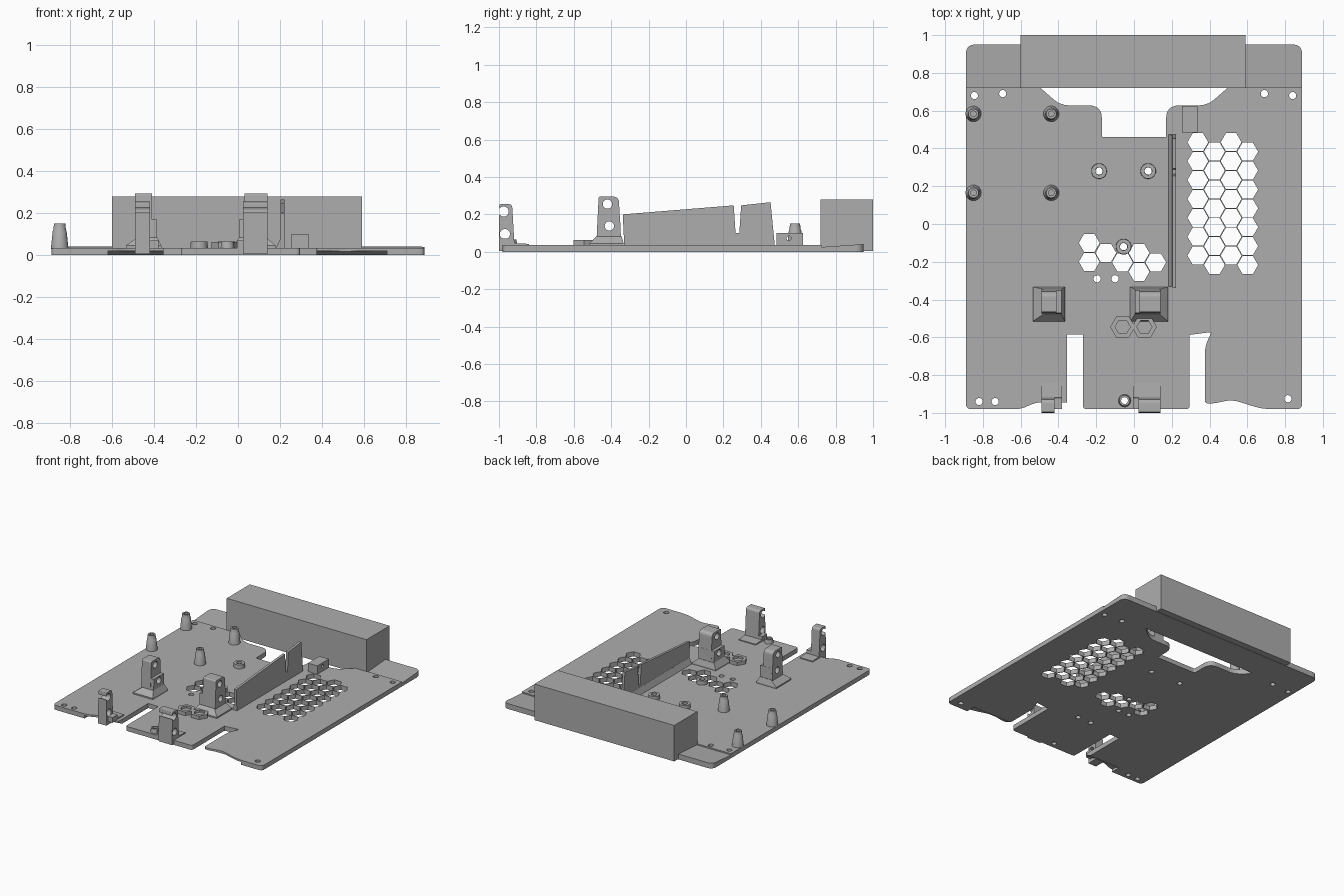
import bpy, bmesh, math
from mathutils import Vector

if "Cube" in bpy.data.objects:
    bpy.data.objects.remove(bpy.data.objects["Cube"])

grey = bpy.data.materials.new("plain_grey")
grey.diffuse_color = (0.42, 0.42, 0.42, 1)
grey.use_nodes = True
grey.node_tree.nodes["Principled BSDF"].inputs["Base Color"].default_value = grey.diffuse_color


def finish(name, bm):
    bmesh.ops.recalc_face_normals(bm, faces=bm.faces[:])
    me = bpy.data.meshes.new(name)
    bm.to_mesh(me)
    bm.free()
    me.materials.append(grey)
    ob = bpy.data.objects.new(name, me)
    bpy.context.collection.objects.link(ob)
    return ob


def add_prism(bm, pts, axis, a, b):
    """Extrude a 2D outline from a to b along z (x,y points) or x (y,z points)."""
    def place(p, h):
        return (p[0], p[1], h) if axis == 'z' else (h, p[0], p[1])
    lo = [bm.verts.new(place(p, a)) for p in pts]
    hi = [bm.verts.new(place(p, b)) for p in pts]
    bm.faces.new(lo)
    bm.faces.new(hi)
    for i in range(len(pts)):
        j = (i + 1) % len(pts)
        bm.faces.new((lo[i], lo[j], hi[j], hi[i]))


def prism(name, pts, axis, a, b):
    bm = bmesh.new()
    add_prism(bm, pts, axis, a, b)
    return finish(name, bm)


def box(name, x0, x1, y0, y1, z0, z1):
    return prism(name, [(x0, y0), (x1, y0), (x1, y1), (x0, y1)], 'z', z0, z1)


def ngon(cx, cy, r, n):
    return [(cx + r * math.cos(2 * math.pi * i / n), cy + r * math.sin(2 * math.pi * i / n))
            for i in range(n)]


def rounded(pts, steps=6):
    """Round the corners of (x, y, radius) points with tangent curves."""
    out = []
    for i, (x, y, r) in enumerate(pts):
        p = Vector((x, y))
        if r == 0:
            out.append((x, y))
            continue
        u = (Vector(pts[i - 1][:2]) - p).normalized() * r
        v = (Vector(pts[(i + 1) % len(pts)][:2]) - p).normalized() * r
        for k in range(steps + 1):
            t = k / steps
            q = p + u * (1 - t) ** 2 + v * t ** 2
            out.append((q.x, q.y))
    return out


def cut(ob, cutter):
    m = ob.modifiers.new("cut", 'BOOLEAN')
    m.operation, m.solver, m.object = 'DIFFERENCE', 'EXACT', cutter
    dg = bpy.context.evaluated_depsgraph_get()
    me = bpy.data.meshes.new_from_object(ob.evaluated_get(dg))
    ob.modifiers.clear()
    ob.data = me
    bpy.data.objects.remove(cutter)


def lathe(name, cx, cy, profile, n=24):
    """Spin a closed (radius, z) profile around a vertical axis."""
    bm = bmesh.new()
    rings = [[bm.verts.new((*p, z)) for p in ngon(cx, cy, r, n)] for r, z in profile]
    for k in range(len(rings)):
        a, b = rings[k], rings[(k + 1) % len(rings)]
        for i in range(n):
            j = (i + 1) % n
            bm.faces.new((a[i], a[j], b[j], b[i]))
    ob = finish(name, bm)
    bpy.ops.object.select_all(action='DESELECT')
    ob.select_set(True)
    bpy.context.view_layer.objects.active = ob
    bpy.ops.object.shade_smooth_by_angle(angle=math.radians(30))


T = 0.035  # plate thickness

# Base plate with front slots, wavy front edge and rear opening
outline = [
    (-0.89, -0.98, .03), (-0.6, -0.98, .03), (-0.52, -0.945, .03), (-0.355, -0.945, 0),
    (-0.355, -0.585, 0), (-0.27, -0.585, 0), (-0.27, -0.98, .02), (0.295, -0.98, .02),
    (0.295, -0.587, 0), (0.41, -0.572, .01), (0.375, -0.65, .04), (0.375, -0.95, .02),
    (0.42, -0.95, .02), (0.52, -0.93, .04), (0.68, -0.98, .05), (0.89, -0.98, .03),
    (0.89, 0.725, 0), (0.5, 0.725, 0), (0.39, 0.628, .05), (0.17, 0.628, .07),
    (0.17, 0.46, 0), (-0.17, 0.46, .01), (-0.17, 0.628, .07), (-0.39, 0.628, .05),
    (-0.5, 0.725, 0), (-0.89, 0.725, 0)]
plate = prism("base_plate", rounded(outline), 'z', 0, T)

# Honeycomb vents and screw holes
bm = bmesh.new()
for col in range(4):
    for row in range(7):
        add_prism(bm, ngon(0.338 + 0.088 * col, 0.433 - 0.1 * row - 0.05 * (col % 2), 0.055, 6),
                  'z', -0.1, 0.1)
for c, y in ((0, -.1), (0, -.2), (1, -.153), (2, -.203), (3, -.153), (3, -.253), (4, -.203)):
    add_prism(bm, ngon(-0.237 + 0.088 * c, y, 0.055, 6), 'z', -0.1, 0.1)
for x, y in ((-.845, .68), (-.695, .69), (.69, .69), (.84, .68), (-.82, -.94),
             (-.735, -.94), (.815, -.925), (-.195, -.29), (-.1, -.29), (-.05, -.935),
             (-.185, .28), (.075, .28), (-.055, -.12), (-.06, -.545), (.055, -.545)):
    add_prism(bm, ngon(x, y, 0.019, 20), 'z', -0.1, 0.1)
cut(plate, finish("hole_cutter", bm))

# Finger scoops under the front edge
bm = bmesh.new()
for a, b in ((-0.62, -0.34), (0.36, 0.71)):
    add_prism(bm, [(-1.02, -.01), (-.9, -.01), (-.9, 0), (-.94, .02), (-1.02, .022)], 'x', a, b)
cut(plate, finish("scoop_cutter", bm))

# Sloped rear strip
strip = prism("rear_strip", rounded([(-.89, .72, 0), (.89, .72, 0), (.89, .95, .05),
                                     (-.89, .95, .05)]), 'z', 0, 0.03)
for v in strip.data.vertices:
    if v.co.z > 0.01:
        v.co.z = 0.025 + (v.co.y - 0.72) / 0.23 * 0.016

# Rear housing
box("rear_housing", -0.6, 0.59, 0.72, 1.0, 0.003, 0.28)

# Upright divider with a narrow slot and a thicker foot
prism("divider_wall", [(-.33, .03), (.475, .03), (.452, .265), (.295, .248), (.285, .1),
                       (.265, .1), (.255, .248), (-.338, .2)], 'x', 0.203, 0.222)
foot = prism("divider_foot", [(-.33, .03), (.475, .03), (.47, .08), (-.332, .08)], 'x', 0.18, 0.21)
for v in foot.data.vertices:
    if v.co.z > 0.05:
        v.co.x = max(v.co.x - 0.001, 0.202)

# Small drilled block
block = box("small_block", 0.255, 0.335, 0.485, 0.625, 0.03, 0.1)
cut(block, prism("block_cutter", ngon(0.55, 0.072, 0.012, 16), 'x', 0, 1))

# Tapered mounting posts, low bosses and the front peg
for x in (-0.85, -0.438):
    for y in (0.165, 0.583):
        lathe("mounting_post", x, y, [(.042, .03), (.033, .115), (.03, .12), (.027, .15),
                                      (.015, .15), (.015, .03)])
for x, y in ((-.185, .28), (.075, .28), (-.055, -.12)):
    lathe("screw_boss", x, y, [(.042, .02), (.04, .065), (.02, .065), (.02, .02)])
lathe("front_peg", -.05, -.935, [(.036, .02), (.028, .065), (.018, .065), (.018, .02)])

# Twin hexagonal nut holder
for x in (-0.06, 0.055):
    nut = prism("nut_holder", ngon(x, -.545, .066, 6), 'z', 0.02, 0.062)
    bm = bmesh.new()
    add_prism(bm, ngon(x, -.545, .04, 6), 'z', 0.045, 0.1)
    add_prism(bm, ngon(x, -.545, .019, 20), 'z', -0.1, 0.046)
    cut(nut, finish("nut_cutter", bm))


def frustum(name, x0, x1, y0, y1, z0, z1, tx0, tx1, ty0, ty1):
    ob = box(name, x0, x1, y0, y1, z0, z1)
    for v in ob.data.vertices:
        if v.co.z > (z0 + z1) / 2:
            v.co.x = tx0 if v.co.x < (x0 + x1) / 2 else tx1
            v.co.y = ty0 if v.co.y < (y0 + y1) / 2 else ty1


def drill(ob, holes, r):
    bm = bmesh.new()
    for y, z in holes:
        add_prism(bm, ngon(y, z, r, 20), 'x', -1, 1)
    cut(ob, finish("drill_cutter", bm))


# Rear clips: drilled leaning uprights on flared feet
rear = rounded([(-.48, .03, 0), (-.345, .03, 0), (-.36, .295, .03), (-.467, .295, .01)])
low = [(-.478, .03), (-.347, .03), (-.352, .17), (-.472, .17)]
for x0, x1, l0, l1, f0, f1 in ((-.49, -.41, -.48, -.385, -.535, -.365),
                               (.03, .14, .005, .135, -.02, .18)):
    drill(prism("rear_clip", rear, 'x', x0, x1), ((-.42, .255), (-.41, .138)), .025)
    drill(prism("rear_clip_step", low, 'x', l0, l1), ((-.41, .138),), .025)
    box("rear_clip_base", f0, f1, -.515, -.333, .03, .045)
    frustum("rear_clip_foot", f0, f1, -.515, -.333, .045, .085, l0, l1, -.478, -.345)

# Front clips: hooked uprights open towards the front
front = rounded([(-1.0, .005, 0), (-.915, .005, 0), (-.93, .255, .02), (-.998, .255, .01)])
for x0, x1, l1 in ((-.49, -.42, -.38), (.025, .14, .14)):
    drill(prism("front_clip", front, 'x', x0, x1), ((-.975, .215), (-.968, .095)), .027)
    prism("front_clip_step", [(-.98, .03), (-.917, .03), (-.92, .07), (-.98, .07)], 'x',
          x0 - (0.03 if x0 > 0 else 0), l1)
    prism("front_clip_base", [(-.98, .03), (-.84, .03), (-.84, .042), (-.91, .046), (-.98, .046)],
          'x', x0 - (0.03 if x0 > 0 else 0), l1)
